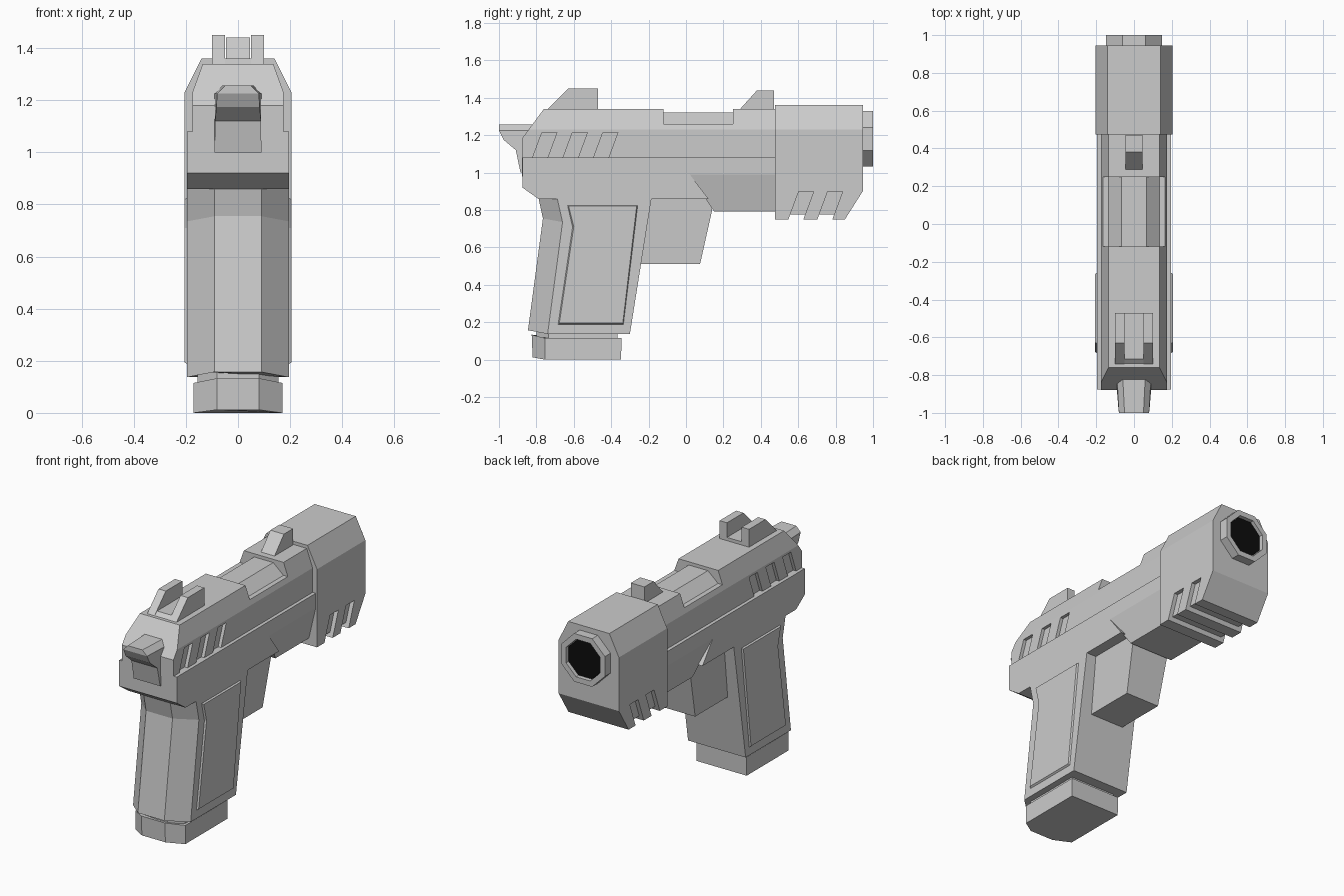
import bpy, bmesh, math
from mathutils import Vector

if "Cube" in bpy.data.objects:
    bpy.data.objects.remove(bpy.data.objects["Cube"])


def fill(bm, rings):
    """Bridge matching rings of points and cap both ends."""
    vs = [[bm.verts.new(p) for p in r] for r in rings]
    n = len(vs[0])
    for a, b in zip(vs, vs[1:]):
        for i in range(n):
            j = (i + 1) % n
            bm.faces.new((a[i], a[j], b[j], b[i]))
    bm.faces.new(vs[0])
    bm.faces.new(vs[-1])


def make(name, *solids):
    bm = bmesh.new()
    for rings in solids:
        fill(bm, rings)
    bmesh.ops.recalc_face_normals(bm, faces=bm.faces)
    me = bpy.data.meshes.new(name)
    bm.to_mesh(me)
    bm.free()
    ob = bpy.data.objects.new(name, me)
    bpy.context.collection.objects.link(ob)
    return ob


def edit(ob, fn):
    bm = bmesh.new()
    bm.from_mesh(ob.data)
    fn(bm)
    bmesh.ops.recalc_face_normals(bm, faces=bm.faces)
    bm.to_mesh(ob.data)
    bm.free()


def sym(half):
    """Complete a right-half outline by mirroring it across x = 0."""
    return half + [(-x, z) for x, z in reversed(half)]


def along_y(sec, y0, y1, shear=0, z0=0):
    """Extrude an (x, z) section along y, optionally slanted."""
    return [[(x, y + (z - z0) * shear, z) for x, z in sec] for y in (y0, y1)]


def across_x(pts, half=None):
    """Side profile (y, z) or (y, z, half width) spanned symmetrically over x."""
    pts = [(p[0], p[1], p[2] if len(p) > 2 else half) for p in pts]
    return [[(s * w, y, z) for y, z, w in pts] for s in (-1, 1)]


def cut(ob, cutter):
    m = ob.modifiers.new("cut", 'BOOLEAN')
    m.operation, m.solver, m.object = 'DIFFERENCE', 'EXACT', cutter
    cutter.hide_render = True
    cutter.hide_set(True)


# Slide: chamfered section with a sloped rear, port and slanted serrations
slide = make("slide", along_y(sym([(.175, .98), (.175, 1.23), (.135, 1.34)]), -.878, .48))
slope = Vector((0, -.16, .118))


def slope_rear(bm):
    geom = bm.verts[:] + bm.edges[:] + bm.faces[:]
    bmesh.ops.bisect_plane(bm, geom=geom, plane_co=(0, -.76, 1.34), plane_no=slope, clear_outer=True)
    bmesh.ops.holes_fill(bm, edges=[e for e in bm.edges if e.is_boundary])


edit(slide, slope_rear)
cut(slide, make("port_cutter", along_y([(-.3, 1.26), (.3, 1.26), (.3, 1.5), (-.3, 1.5)], -.12, .25)))
grooves = []
for i in range(3):
    for s in (-1, 1):
        sec = [(s * .155, 1.07), (s * .3, 1.07), (s * .3, 1.215), (s * .155, 1.215)]
        y = -.82 + i * .163
        grooves.append(along_y(sec, y, y + .08, .37, 1.08))
cut(slide, make("serration_cutter", *grooves))
make("chamber", along_y(sym([(.14, 1.255), (.065, 1.32)]), -.12, .25))

# Sights
make("rear_sight_base", across_x([(-.745, 1.335), (-.715, 1.36), (-.47, 1.36), (-.47, 1.335)], .1))
posts = []
for s in (-1, 1):
    prof = [(-.745, 1.335), (-.63, 1.45), (-.47, 1.45), (-.47, 1.335)]
    posts.append([[(s * x, y, z) for y, z in prof] for x in (.05, .1)])
make("rear_sight_posts", *posts)
make("front_sight", across_x([(.285, 1.335), (.38, 1.44), (.47, 1.44), (.47, 1.335)], .046))

# Muzzle block with chamfered lower front and wrap-around grooves
block = make("muzzle_block", along_y(sym([(.205, .75), (.205, 1.23), (.14, 1.36)]), .475, .945))


def chamfer_front(bm):
    geom = bm.verts[:] + bm.edges[:] + bm.faces[:]
    bmesh.ops.bisect_plane(bm, geom=geom, plane_co=(0, .945, .9), plane_no=(0, .15, -.095), clear_outer=True)
    bmesh.ops.holes_fill(bm, edges=[e for e in bm.edges if e.is_boundary])


edit(block, chamfer_front)
u_sec = sym([(.18, .775), (.18, .9), (.3, .9), (.3, .6)])
u_sec = [(.18, .775), (.18, .9), (.3, .9), (.3, .6), (-.3, .6), (-.3, .9), (-.18, .9), (-.18, .775)]
cut(block, make("muzzle_groove_cutter", *[along_y(u_sec, y, y + .08, .37, .77) for y in (.555, .71)]))


# Octagonal barrel with dark bore
def octagon(apothem):
    r = apothem / math.cos(math.pi / 8)
    return [(r * math.cos((k + .5) * math.pi / 4), 1.18 + r * math.sin((k + .5) * math.pi / 4)) for k in range(8)]


barrel = make("barrel", along_y(octagon(.148), .9, 1.0))


def hollow(bm):
    face = max(bm.faces, key=lambda f: f.calc_center_median().y)
    bmesh.ops.inset_region(bm, faces=[face], thickness=.035)
    for v in bmesh.ops.extrude_face_region(bm, geom=[face])['geom']:
        if isinstance(v, bmesh.types.BMVert):
            v.co.y -= .04
    bm.faces.remove(face)


edit(barrel, hollow)
bore = make("bore", along_y(octagon(.112), .955, .98))
black = bpy.data.materials.new("black")
black.diffuse_color = (.004, .004, .004, 1)
black.use_nodes = True
black.node_tree.nodes["Principled BSDF"].inputs["Base Color"].default_value = black.diffuse_color
bore.data.materials.append(black)

# Frame, tapered dust cover and trigger guard
make("frame", across_x([(-.875, 1.08), (-.875, .92), (-.79, .86), (.12, .86), (.02, .99),
                        (.475, .99), (.475, 1.08)], .196))
make("dust_cover", across_x([(.02, .99, .196), (.478, .99, .196), (.478, .792, .15), (.15, .792, .15)]))
make("trigger_guard", across_x([(-.25, .88, .13), (.14, .88, .13), (.14, .8, .127),
                                (.075, .51, .115), (-.27, .51, .115)]))


# Grip: rings with a chamfered back
def ring(z, back, side, front, w=.196, c=.09, dz=0):
    return [(c, back, z + dz), (w, side, z), (w, front, z), (-w, front, z), (-w, side, z), (-c, back, z + dz)]


make("grip", [ring(.87, -.79, -.69, -.183), ring(.735, -.765, -.66, -.205, dz=.02),
              ring(.137, -.845, -.74, -.3, dz=.02)])

# Raised grip panels with bevelled border
outer = [(-.637, .828), (-.255, .828), (-.333, .183), (-.688, .183), (-.61, .71)]
inner = [(-.627, .82), (-.264, .82), (-.338, .195), (-.677, .195), (-.6, .71)]
make("grip_panels", *[[[(s * x, y, z) for y, z in o] for x, o in ((.19, outer), (.206, inner))]
                      for s in (-1, 1)])

# Magazine neck and base
make("magazine_neck", [ring(z, -.8, -.735, -.365, .155, .08) for z in (.1, .16)])
make("magazine_base", [ring(0, -.82, -.755, -.347, .17, .08, .012),
                       ring(.115, -.825, -.755, -.345, .17, .08, .018)])

# Hammer
make("hammer", across_x([(-.84, 1.225, .09), (-1, 1.225, .08), (-.975, 1.175, .083),
                         (-.91, 1.12, .088), (-.885, 1, .09), (-.84, 1, .09)]))
make("hammer_cap", across_x([(-.8, 1.225, .09), (-1, 1.225, .08), (-1, 1.256, .05), (-.8, 1.256, .06)]))
